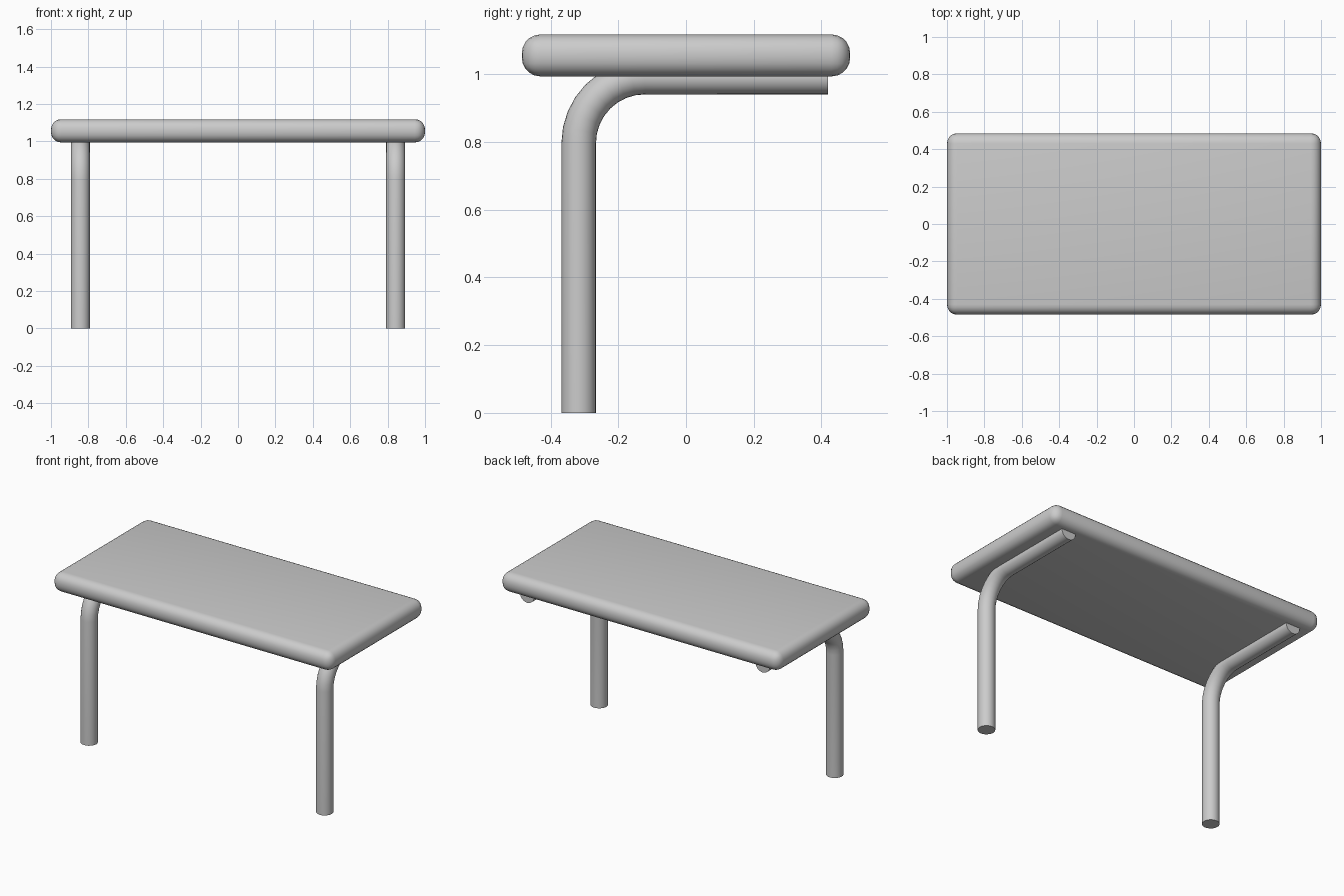
import bpy, math

if "Cube" in bpy.data.objects:
    bpy.data.objects.remove(bpy.data.objects["Cube"])


def smooth(obj, deg=40):
    bpy.ops.object.select_all(action='DESELECT')
    obj.select_set(True)
    bpy.context.view_layer.objects.active = obj
    bpy.ops.object.shade_smooth_by_angle(angle=math.radians(deg))


# Table top: rounded slab
bpy.ops.mesh.primitive_cube_add(size=1, location=(0, 0, 1.056))
top = bpy.context.object
top.name = "table_top"
top.scale = (2.0, 0.97, 0.124)
bpy.ops.object.transform_apply(location=False, rotation=False, scale=True)
bev = top.modifiers.new("rounded_edges", 'BEVEL')
bev.width = 0.055
bev.segments = 5
bpy.ops.object.modifier_apply(modifier=bev.name)
smooth(top)

# Bent tube legs: upright, bend, then a rail half sunk into the top
RADIUS, BEND = 0.051, 0.195
LEG_Y, RAIL_Z, RAIL_END = -0.317, 0.992, 0.42


def bent_leg(name, x):
    cy, cz = LEG_Y + BEND, RAIL_Z - BEND
    path = [(x, LEG_Y, 0)]
    for i in range(9):
        a = math.pi / 2 * i / 8
        path.append((x, cy - BEND * math.cos(a), cz + BEND * math.sin(a)))
    path.append((x, RAIL_END, RAIL_Z))
    curve = bpy.data.curves.new(name, 'CURVE')
    curve.dimensions = '3D'
    curve.bevel_depth = RADIUS
    curve.bevel_resolution = 10
    curve.use_fill_caps = True
    spline = curve.splines.new('POLY')
    spline.points.add(len(path) - 1)
    for point, co in zip(spline.points, path):
        point.co = (*co, 1)
    obj = bpy.data.objects.new(name, curve)
    bpy.context.collection.objects.link(obj)
    bpy.ops.object.select_all(action='DESELECT')
    obj.select_set(True)
    bpy.context.view_layer.objects.active = obj
    bpy.ops.object.convert(target='MESH')
    leg = bpy.context.object
    leg.name = name
    # Weld the end caps to the tube
    bpy.ops.object.mode_set(mode='EDIT')
    bpy.ops.mesh.select_all(action='SELECT')
    bpy.ops.mesh.remove_doubles(threshold=0.0001)
    bpy.ops.mesh.normals_make_consistent(inside=False)
    bpy.ops.object.mode_set(mode='OBJECT')
    smooth(leg)


for side, sx in (("left", -1), ("right", 1)):
    bent_leg(side + "_leg", sx * 0.843)
